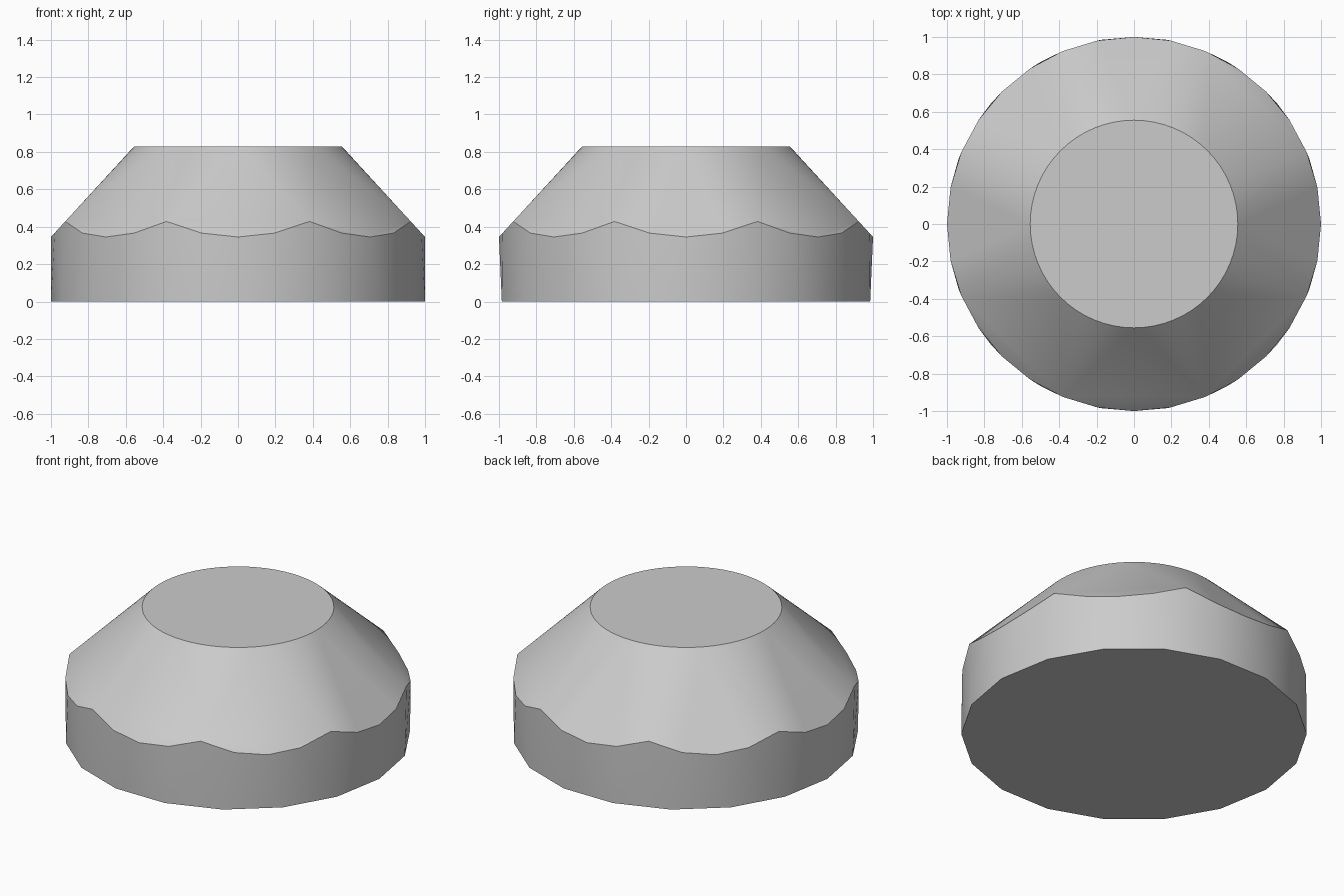
import bpy, bmesh
from math import sin, cos, pi, radians

cube = bpy.data.objects.get("Cube")
if cube:
    bpy.data.objects.remove(cube, do_unlink=True)

TOP_R, TOP_Z, RIM_Z = 0.555, 0.83, 0.345
SLOPE = (TOP_Z - RIM_Z) / (1 - TOP_R)


def ring(bm, count, radius, height):
    """Circle of vertices; height is a function of the angle."""
    for i in range(count):
        a = 2 * pi * i / count
        bm.verts.new((radius * cos(a), radius * sin(a), height(a)))


def rim_height(a):
    """Where eight sloping flats meet the round wall."""
    off = (a + pi / 8) % (pi / 4) - pi / 8
    return RIM_Z + SLOPE * (1 - cos(off))


# Knob body: 18-sided base, scalloped rim, round flat top, wrapped in a skin
bm = bmesh.new()
ring(bm, 18, 1.0, lambda a: 0.0)
ring(bm, 32, 1.0, rim_height)
ring(bm, 64, TOP_R, lambda a: TOP_Z)
bmesh.ops.convex_hull(bm, input=bm.verts[:])
bmesh.ops.dissolve_limit(bm, angle_limit=radians(0.5),
                         verts=bm.verts[:], edges=bm.edges[:])
bmesh.ops.recalc_face_normals(bm, faces=bm.faces[:])
mesh = bpy.data.meshes.new("faceted_knob")
bm.to_mesh(mesh)
bm.free()
knob = bpy.data.objects.new("faceted_knob", mesh)
bpy.context.collection.objects.link(knob)

# Plain grey finish
grey = bpy.data.materials.new("light_grey")
grey.use_nodes = True
colour = (0.6, 0.6, 0.6, 1)
grey.diffuse_color = colour
grey.node_tree.nodes["Principled BSDF"].inputs["Base Color"].default_value = colour
mesh.materials.append(grey)

# Soft shading between flats, crisp top, rim and base
bpy.ops.object.select_all(action='DESELECT')
knob.select_set(True)
bpy.context.view_layer.objects.active = knob
bpy.ops.object.shade_smooth_by_angle(angle=radians(30))
